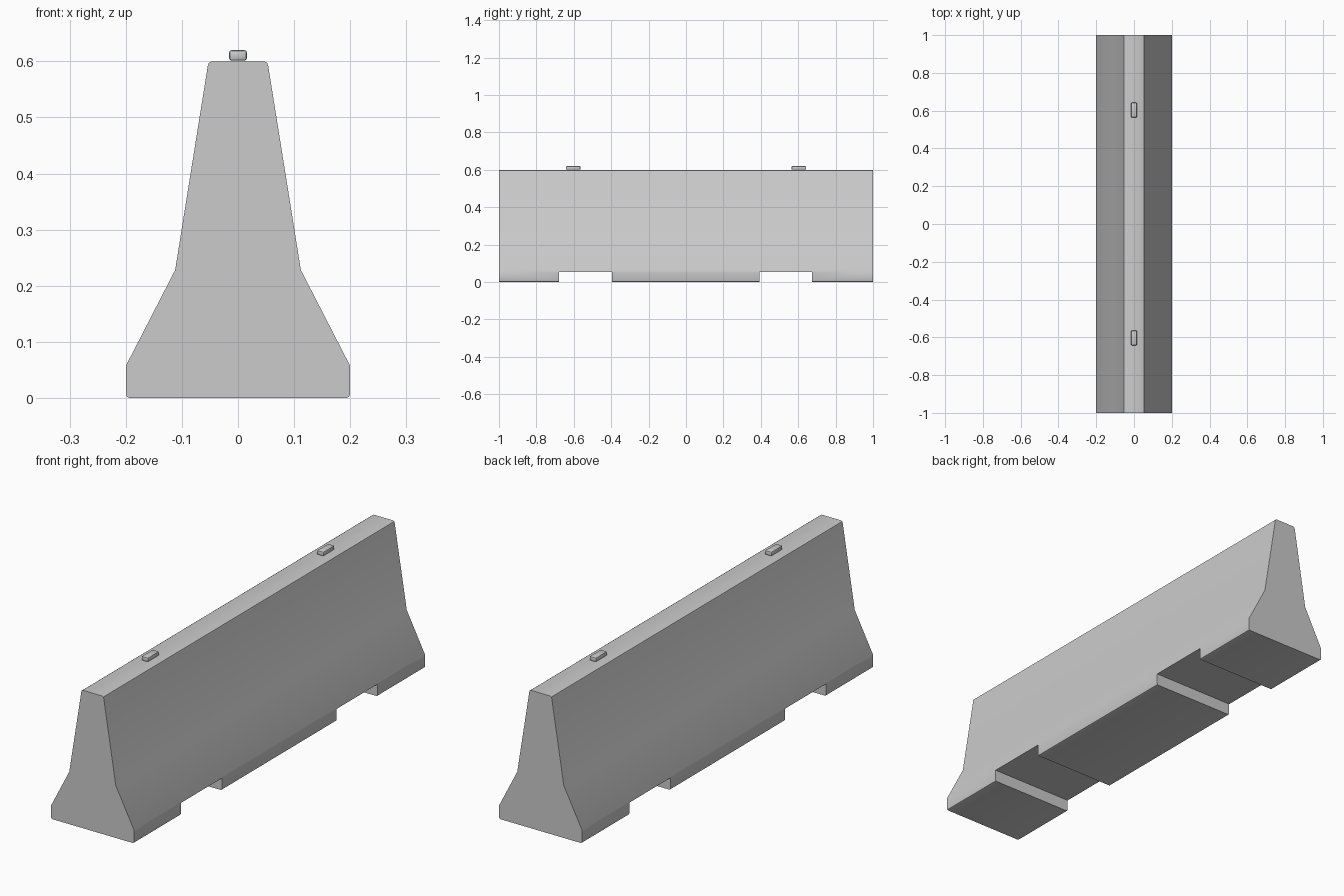
import bpy
import bmesh
import math
from mathutils import Matrix

if "Cube" in bpy.data.objects:
    bpy.data.objects.remove(bpy.data.objects["Cube"])

concrete = bpy.data.materials.new("concrete grey")
concrete.diffuse_color = (0.6, 0.6, 0.6, 1)
concrete.use_nodes = True
concrete.node_tree.nodes["Principled BSDF"].inputs["Base Color"].default_value = concrete.diffuse_color


def add_object(name, bm):
    bmesh.ops.recalc_face_normals(bm, faces=bm.faces)
    mesh = bpy.data.meshes.new(name)
    bm.to_mesh(mesh)
    bm.free()
    mesh.materials.append(concrete)
    obj = bpy.data.objects.new(name, mesh)
    bpy.context.collection.objects.link(obj)
    return obj


def box(name, size, centre, bevel=0):
    bm = bmesh.new()
    bmesh.ops.create_cube(bm, size=1)
    bmesh.ops.transform(bm, matrix=Matrix.Translation(centre) @ Matrix.Diagonal((*size, 1)),
                        verts=bm.verts)
    if bevel:
        bmesh.ops.bevel(bm, geom=bm.edges[:], offset=bevel, segments=2,
                        profile=0.5, affect='EDGES')
    return add_object(name, bm)


def shade(obj, angle):
    bpy.ops.object.select_all(action='DESELECT')
    obj.select_set(True)
    bpy.context.view_layer.objects.active = obj
    bpy.ops.object.shade_smooth_by_angle(angle=math.radians(angle))


# Barrier body: stepped profile with softened corners, extruded along y
half = [(0.193, 0), (0.198, 0.002), (0.2, 0.007), (0.2, 0.057), (0.112, 0.228),
        (0.054, 0.591), (0.052, 0.597), (0.046, 0.6)]
profile = half + [(-x, z) for x, z in reversed(half)]
bm = bmesh.new()
end = bm.faces.new([bm.verts.new((x, -1, z)) for x, z in profile])
extruded = bmesh.ops.extrude_face_region(bm, geom=[end], use_keep_orig=True)
bmesh.ops.translate(bm, vec=(0, 2, 0),
                    verts=[v for v in extruded["geom"] if isinstance(v, bmesh.types.BMVert)])
body = add_object("barrier_body", bm)

# Forklift slots cut through the base
for i, y in enumerate((-0.537, 0.533)):
    cutter = box(f"slot_cutter_{i + 1}", (0.6, 0.282, 0.2), (0, y, -0.047))
    cutter.hide_render = True
    cutter.hide_set(True)
    cut = body.modifiers.new("slot", 'BOOLEAN')
    cut.operation = 'DIFFERENCE'
    cut.solver = 'EXACT'
    cut.object = cutter

# Bake the cuts so the smoothing follows the final edges
bpy.context.view_layer.update()
cut_mesh = bpy.data.meshes.new_from_object(
    body.evaluated_get(bpy.context.evaluated_depsgraph_get()))
body.modifiers.clear()
body.data = cut_mesh
for obj in [o for o in bpy.data.objects if o.name.startswith("slot_cutter")]:
    bpy.data.objects.remove(obj)
shade(body, 35)

# Lifting lugs on the top
for i, y in enumerate((-0.603, 0.603)):
    lug = box(f"lifting_lug_{i + 1}", (0.032, 0.078, 0.019), (0, y, 0.6105), 0.005)
    shade(lug, 35)
